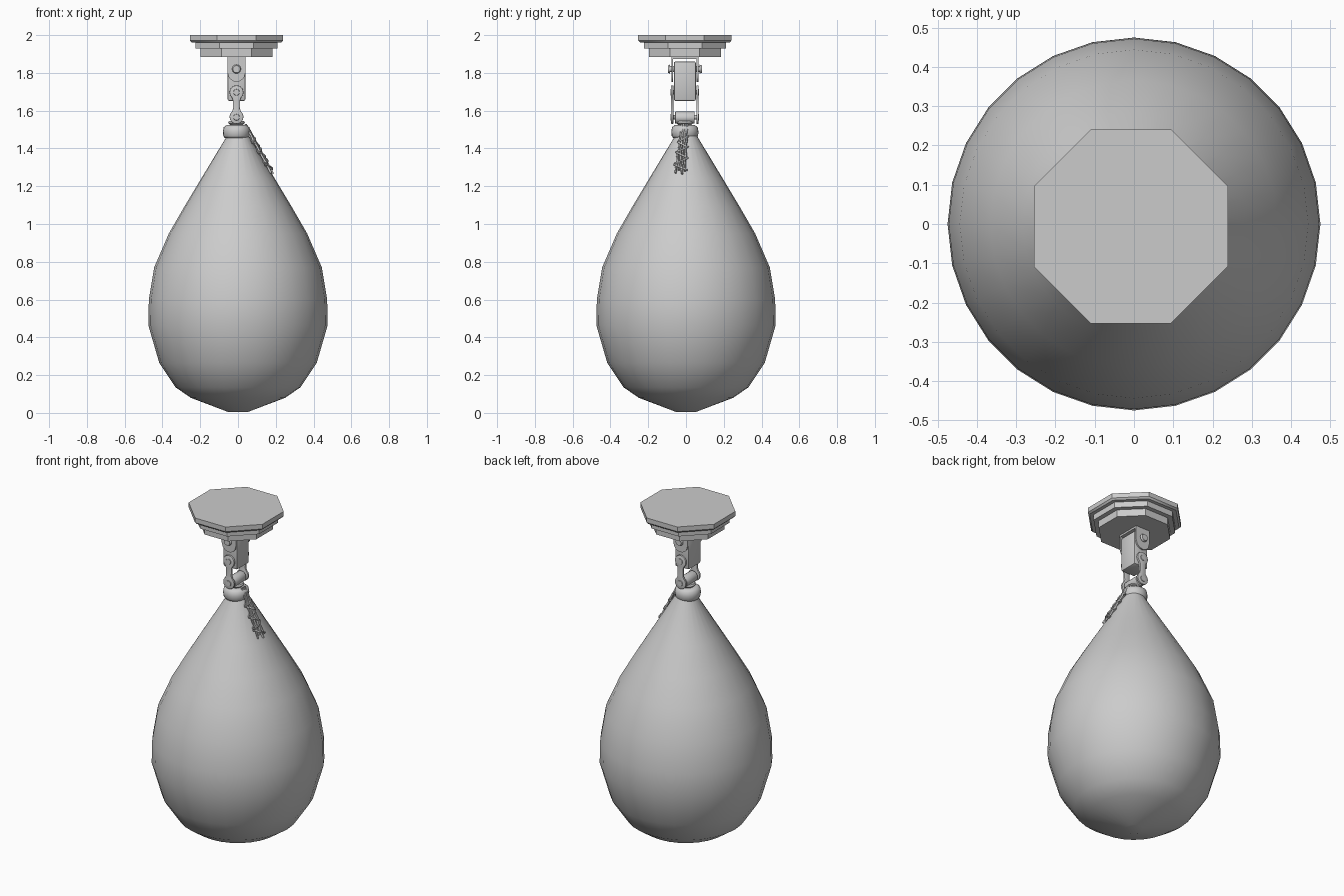
import bpy, bmesh, math
from math import pi, sin, cos

if "Cube" in bpy.data.objects:
    bpy.data.objects.remove(bpy.data.objects["Cube"])

CX, CY = -0.008, -0.006          # axis of the hardware


def finish(name, bm, angle=35, bevel=0.0):
    bmesh.ops.recalc_face_normals(bm, faces=bm.faces)
    me = bpy.data.meshes.new(name)
    bm.to_mesh(me)
    bm.free()
    ob = bpy.data.objects.new(name, me)
    bpy.context.collection.objects.link(ob)
    bpy.ops.object.select_all(action='DESELECT')
    ob.select_set(True)
    bpy.context.view_layer.objects.active = ob
    if bevel:
        m = ob.modifiers.new("bevel", 'BEVEL')
        m.width, m.segments, m.limit_method = bevel, 2, 'ANGLE'
        bpy.ops.object.modifier_apply(modifier="bevel")
    bpy.ops.object.shade_smooth_by_angle(angle=math.radians(angle))
    return ob


def lathe(name, profile, sides, x=0, y=0, closed=False, turn=0, angle=35):
    bm = bmesh.new()
    rings = []
    for r, z in profile:
        rings.append([bm.verts.new((x + r * cos(2 * pi * (i + turn) / sides),
                                    y + r * sin(2 * pi * (i + turn) / sides), z))
                      for i in range(sides)])
    pairs = list(zip(rings, rings[1:]))
    if closed:
        pairs.append((rings[-1], rings[0]))
    for a, b in pairs:
        for i in range(sides):
            j = (i + 1) % sides
            bm.faces.new((a[i], a[j], b[j], b[i]))
    if not closed:
        bm.faces.new(rings[0][::-1])
        bm.faces.new(rings[-1])
    return finish(name, bm, angle)


def slab(name, outline, y0, y1, bevel=0.0):
    """Outline in x/z (relative to the hardware axis) extruded along y."""
    bm = bmesh.new()
    a = [bm.verts.new((CX + x, CY + y0, z)) for x, z in outline]
    b = [bm.verts.new((CX + x, CY + y1, z)) for x, z in outline]
    n = len(a)
    bm.faces.new(a)
    bm.faces.new(b[::-1])
    for i in range(n):
        bm.faces.new((a[i], b[i], b[(i + 1) % n], a[(i + 1) % n]))
    return finish(name, bm, 35, bevel)


def arc(cz, r, a0, a1, n):
    return [(r * cos(math.radians(a0 + (a1 - a0) * i / n)),
             cz + r * sin(math.radians(a0 + (a1 - a0) * i / n))) for i in range(n + 1)]


def pin(name, z, half, r, head):
    prof = [(r, -half + 0.012), (head, -half + 0.012), (head * 0.8, -half)]
    prof = prof[::-1] + [(x, -h) for x, h in prof]
    ob = lathe(name, prof, 12)
    ob.rotation_euler.x = pi / 2
    ob.location = (CX, CY, z)


def tube(name, points, r, cyclic=False):
    cu = bpy.data.curves.new(name, 'CURVE')
    cu.dimensions, cu.bevel_depth, cu.bevel_resolution = '3D', r, 1
    cu.use_fill_caps = True
    s = cu.splines.new('POLY')
    s.points.add(len(points) - 1)
    for p, c in zip(s.points, points):
        p.co = (*c, 1)
    s.use_cyclic_u = cyclic
    ob = bpy.data.objects.new(name, cu)
    bpy.context.collection.objects.link(ob)
    bpy.ops.object.select_all(action='DESELECT')
    ob.select_set(True)
    bpy.context.view_layer.objects.active = ob
    bpy.ops.object.convert(target='MESH')
    bpy.ops.object.shade_smooth_by_angle(angle=math.radians(60))


# teardrop bag
lathe("bag", [(0.05, 0.004), (0.25, 0.08), (0.33, 0.135), (0.417, 0.265), (0.475, 0.465),
              (0.472, 0.6), (0.444, 0.77), (0.366, 0.95), (0.285, 1.09), (0.195, 1.24),
              (0.062, 1.46), (0.045, 1.50)], 28, angle=60)

# padded collar round the neck
lathe("neck_collar", [(0.04, 1.455), (0.062, 1.455), (0.07, 1.467), (0.072, 1.49), (0.068, 1.512),
                      (0.052, 1.524), (0.03, 1.522), (0.025, 1.49)],
      20, CX, CY, closed=True, angle=60)

# stepped octagonal ceiling plate
k = 1 / cos(pi / 8)
lathe("ceiling_plate", [(h * k, z) for h, z in
                        [(0.190, 1.885), (0.190, 1.928), (0.217, 1.928), (0.217, 1.962),
                         (0.238, 1.962), (0.247, 1.972), (0.247, 2.0)]],
      8, CX, CY, turn=0.5)

# U bracket hanging from the plate
cheek = [(0.047, 1.887), (0.047, 1.80)] + arc(1.80, 0.047, -30, -150, 6) + [(-0.047, 1.80), (-0.047, 1.887)]
for side, y0 in (("front", -0.071), ("back", 0.062)):
    slab("bracket_cheek_" + side, cheek, y0, y0 + 0.009)
slab("bracket_top", [(-0.047, 1.874), (0.047, 1.874), (0.047, 1.887), (-0.047, 1.887)], -0.071, 0.071)
pin("upper_pin", 1.82, 0.09, 0.016, 0.024)

# swivel block
slab("swivel_block", [(-0.047, 1.652), (0.047, 1.652), (0.047, 1.86), (-0.047, 1.86)],
     -0.058, 0.058, 0.008)

# dumbbell shaped side links
link = (arc(1.697, 0.037, -50, 230, 12) + [(-0.019, 1.655), (-0.018, 1.61)]
        + arc(1.567, 0.037, 130, 410, 12) + [(0.018, 1.61), (0.019, 1.655)])
for side, y0 in (("front", -0.073), ("back", 0.061)):
    slab("side_link_" + side, link, y0, y0 + 0.012, 0.003)
pin("middle_pin", 1.697, 0.076, 0.012, 0.02)
pin("lower_pin", 1.565, 0.076, 0.012, 0.02)

# lower eye joining the links to the collar
slab("lower_eye", arc(1.563, 0.032, 0, 345, 15), -0.052, 0.052, 0.004)
lathe("eye_stem", [(0.03, 1.49), (0.03, 1.52), (0.045, 1.535), (0.04, 1.545)], 12, CX, CY)


# lacing tail lying on the bag's right side
def on_bag(z, y, lift):
    r = 0.062 + (1.46 - z) * 0.605
    return (math.sqrt(max(r * r - y * y, 0.0001)) + lift, y, z)


def mid(z):
    return -0.008 - (1.53 - z) * 0.09


for i, (dy, z1) in enumerate([(-0.022, 1.27), (-0.008, 1.285), (0.008, 1.265), (0.022, 1.28)]):
    pts = [(0.04, mid(1.53) + dy * 0.6, 1.528)]
    for j in range(9):
        z = 1.50 + (z1 - 1.50) * j / 8
        pts.append(on_bag(z, mid(z) + dy * (0.65 + 0.05 * j) + 0.003 * sin(2.3 * j + i),
                          0.022 - 0.0018 * j))
    tube(f"lace_cord_{i + 1}", pts, 0.006)

# cord wraps crossing the lacing
for i, z0 in enumerate([1.45, 1.42, 1.395, 1.365, 1.335, 1.30]):
    w = 0.026 + 0.0018 * i
    tilt = 0.014 * (-1) ** i
    pts = []
    for j in range(10):
        a = 2 * pi * j / 10
        z = z0 + tilt * cos(a)
        pts.append(on_bag(z, mid(z) + w * cos(a), 0.014 - 0.001 * i + 0.012 * sin(a)))
    tube(f"lace_wrap_{i + 1}", pts, 0.0045, True)
